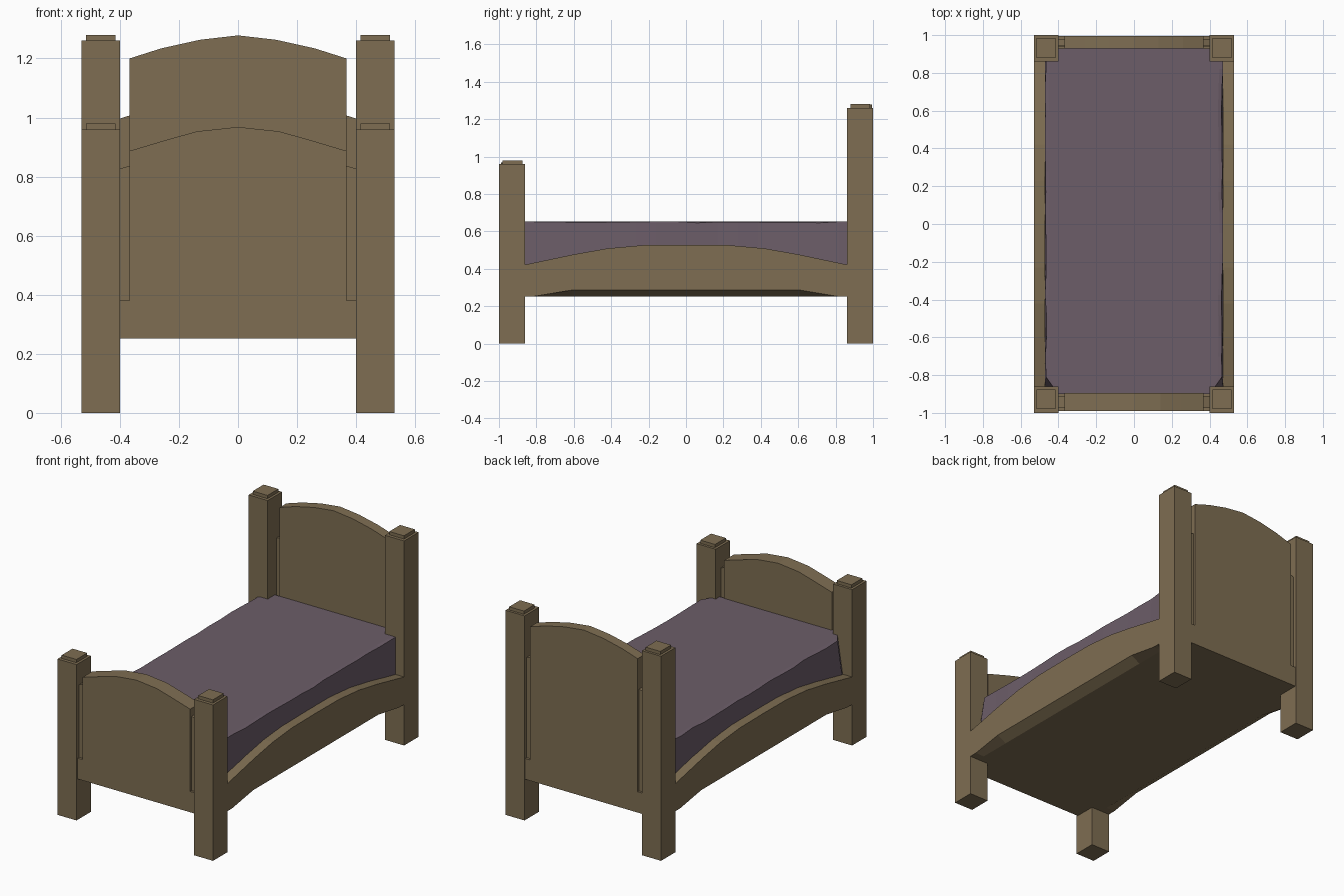
import bpy, bmesh, random
from mathutils import Vector

if "Cube" in bpy.data.objects:
    bpy.data.objects.remove(bpy.data.objects["Cube"])

random.seed(4)


def material(name, rgb):
    m = bpy.data.materials.new(name)
    m.diffuse_color = (*rgb, 1)
    m.use_nodes = True
    m.node_tree.nodes["Principled BSDF"].inputs["Base Color"].default_value = m.diffuse_color
    return m


WOOD = material("wood", (0.21, 0.155, 0.085))
CLOTH = material("cloth", (0.15, 0.11, 0.14))


def finish(name, bm, mat):
    bmesh.ops.recalc_face_normals(bm, faces=bm.faces)
    me = bpy.data.meshes.new(name)
    bm.to_mesh(me)
    bm.free()
    me.materials.append(mat)
    ob = bpy.data.objects.new(name, me)
    bpy.context.collection.objects.link(ob)
    return ob


def add_box(bm, x0, x1, y0, y1, z0, z1):
    vs = bmesh.ops.create_cube(bm, size=1)["verts"]
    for v in vs:
        v.co = Vector(((x0, x1)[v.co.x > 0], (y0, y1)[v.co.y > 0], (z0, z1)[v.co.z > 0]))


def loft(bm, ring_a, ring_b):
    a = [bm.verts.new(p) for p in ring_a]
    b = [bm.verts.new(p) for p in ring_b]
    n = len(a)
    bm.faces.new(a)
    bm.faces.new(b[::-1])
    for i in range(n):
        j = (i + 1) % n
        bm.faces.new((a[i], a[j], b[j], b[i]))


def mirrored(half):
    # half profile from the centre outwards -> full profile, left to right
    return [(-u, z) for u, z in reversed(half) if u > 0] + half


# Corner posts with small caps
for end, ys, top in (("foot", -1, 0.96), ("head", 1, 1.26)):
    for side, s in (("left", -1), ("right", 1)):
        bm = bmesh.new()
        x0, x1 = sorted((s * 0.40, s * 0.53))
        y0, y1 = sorted((ys * 0.86, ys * 1.0))
        add_box(bm, x0, x1, y0, y1, 0, top)
        add_box(bm, x0 + 0.015, x1 - 0.015, y0 + 0.02, y1 - 0.015, top - 0.01, top + 0.02)
        finish(f"{end}_{side}_post", bm, WOOD)

# Arched end boards: stepped outline, with thin recessed strips beside the posts
boards = (
    ("footboard", -0.99, -0.895, [(0, 0.968), (0.14, 0.953), (0.25, 0.922), (0.367, 0.887)], 0.825),
    ("headboard", 0.93, 0.995, [(0, 1.278), (0.13, 1.263), (0.26, 1.234), (0.367, 1.20)], 0.995),
)
for name, y0, y1, arch, strip_top in boards:
    outline = mirrored(arch + [(0.367, 0.38), (0.405, 0.38), (0.405, 0.252)])
    bm = bmesh.new()
    loft(bm, [(x, y0, z) for x, z in outline], [(x, y1, z) for x, z in outline])
    finish(name, bm, WOOD)
    bm = bmesh.new()
    for s in (-1, 1):
        prof = [(0.36, 0.37), (0.405, 0.37), (0.405, strip_top), (0.36, strip_top + 0.014)]
        loft(bm, [(s * x, y0 + 0.015, z) for x, z in prof],
             [(s * x, y1 - 0.015, z) for x, z in prof])
    finish(name + "_side_strips", bm, WOOD)

# Side rails with arched top and raised lower edge
top = mirrored([(0, 0.528), (0.23, 0.526), (0.42, 0.509), (0.60, 0.477), (0.87, 0.42)])
low = [(0.87, 0.252), (0.81, 0.253), (0.61, 0.286), (-0.61, 0.286), (-0.81, 0.253), (-0.87, 0.252)]
for side, s in (("left", -1), ("right", 1)):
    bm = bmesh.new()
    outer = [(s * 0.53, y, z) for y, z in top + low]
    inner = [(s * 0.47, y, z) for y, z in top] + [(s * 0.47, y, 0.252) for y, z in low]
    loft(bm, outer, inner)
    finish(f"{side}_rail", bm, WOOD)

# Base under the mattress
bm = bmesh.new()
add_box(bm, -0.47, 0.47, -0.90, 0.94, 0.252, 0.40)
finish("base", bm, WOOD)

# Mattress with slightly uneven side edges and cut foot corners
ys = [-0.81 + i * 1.74 / 16 for i in range(17)]
bottom, upper = [], []
for s, seq in ((1, ys), (-1, ys[::-1])):
    corner = [((s * 0.40, -0.90), (s * 0.40, -0.90)), ((s * 0.47, -0.86), (s * 0.43, -0.86))]
    edge = [((s * 0.472, -0.85 if y == ys[0] else y),
             (s * (0.47 + random.uniform(-0.007, 0.003)), y)) for y in seq]
    for b, t in (corner + edge if s > 0 else edge + corner[::-1]):
        wob = random.uniform(-0.008, 0) if abs(t[0]) > 0.45 else 0
        bottom.append((*b, 0.39))
        upper.append((*t, 0.653 + wob))
bm = bmesh.new()
a = [bm.verts.new(p) for p in bottom]
b = [bm.verts.new(p) for p in upper]
c = [bm.verts.new((x * 0.96, y, 0.653)) for x, y, z in upper]
n = len(a)
for lo, hi in ((a, b), (b, c)):
    for i in range(n):
        j = (i + 1) % n
        bm.faces.new((lo[i], lo[j], hi[j], hi[i]))
bm.faces.new(a[::-1])
bm.faces.new(c)
finish("mattress", bm, CLOTH)
